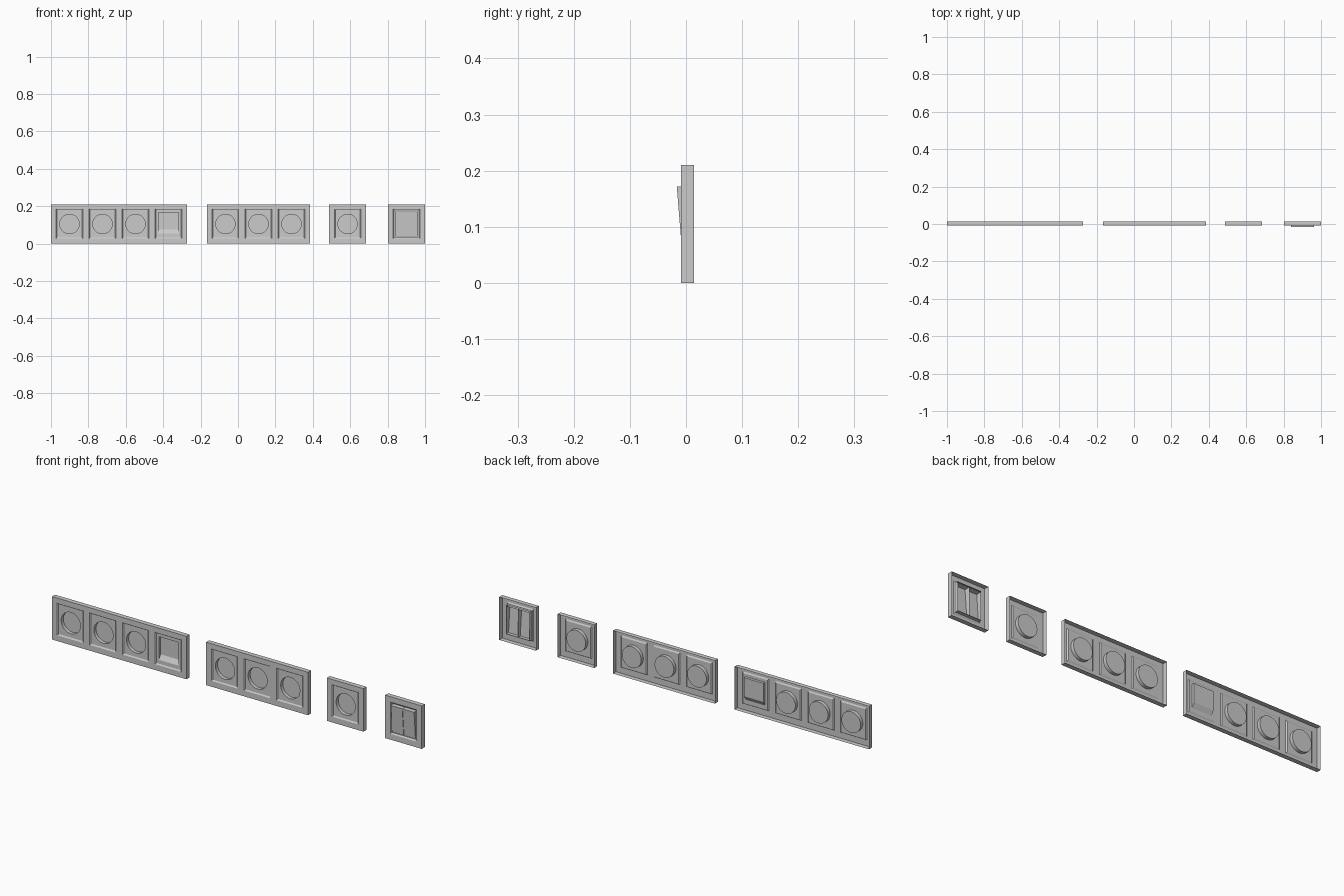
import bpy, bmesh, math

if "Cube" in bpy.data.objects:
    bpy.data.objects.remove(bpy.data.objects["Cube"])

H, W, PITCH = 0.21, 0.198, 0.1765      # plate height, single width, unit pitch
FRONT, FLOOR, BACK = -0.009, -0.005, 0.0145
N = 32
MID = H / 2


def ring(bm, y, x0, x1, z0, z1, round_=False):
    """Ring of N points on a rectangle (corners included) or an ellipse."""
    pts = []
    for i in range(N):
        a = 2 * math.pi * i / N
        c, s = math.cos(a), math.sin(a)
        if not round_:
            m = max(abs(c), abs(s))
            c, s = c / m, s / m
        pts.append(bm.verts.new(((x0 + x1) / 2 + c * (x1 - x0) / 2, y,
                                 (z0 + z1) / 2 + s * (z1 - z0) / 2)))
    return pts


def bridge(bm, rings):
    for a, b in zip(rings, rings[1:]):
        for i in range(N):
            j = (i + 1) % N
            bm.faces.new((a[i], a[j], b[j], b[i]))


def cell(bm, cx, x0, x1, kind):
    """One unit: frame, sloped inset, and its recess."""
    rings = [ring(bm, FRONT, x0, x1, 0, H),
             ring(bm, FRONT, cx - 0.071, cx + 0.071, 0.028, 0.186),
             ring(bm, FLOOR, cx - 0.066, cx + 0.066, 0.034, 0.180)]
    if kind == "round":
        box = (cx - 0.052, cx + 0.052, MID - 0.052, MID + 0.052)
        rings += [ring(bm, FLOOR, *box, True), ring(bm, 0.012, *box, True)]
    elif kind == "square":
        rings += [ring(bm, FLOOR, cx - 0.053, cx + 0.053, 0.053, 0.166),
                  ring(bm, 0.008, cx - 0.053, cx + 0.053, 0.075, 0.166)]
    else:
        box = (cx - 0.064, cx + 0.064, 0.036, 0.178)
        rings += [ring(bm, FLOOR, *box), ring(bm, 0.008, *box)]
    bridge(bm, rings)
    if kind != "rocker":
        bm.faces.new(rings[-1])


def finish(bm, name):
    bmesh.ops.recalc_face_normals(bm, faces=bm.faces)
    if sum(f.normal.y * f.calc_area() for f in bm.faces) > 0:
        bmesh.ops.reverse_faces(bm, faces=bm.faces)
    me = bpy.data.meshes.new(name)
    bm.to_mesh(me)
    bm.free()
    ob = bpy.data.objects.new(name, me)
    bpy.context.collection.objects.link(ob)
    bpy.ops.object.select_all(action='DESELECT')
    ob.select_set(True)
    bpy.context.view_layer.objects.active = ob
    bpy.ops.object.shade_smooth_by_angle(angle=math.radians(20))
    return ob


def plate(name, left, kinds):
    bm = bmesh.new()
    n = len(kinds)
    for i, kind in enumerate(kinds):
        cx = left + W / 2 + i * PITCH
        x0 = left if i == 0 else cx - PITCH / 2
        x1 = cx + (W / 2 if i == n - 1 else PITCH / 2)
        cell(bm, cx, x0, x1, kind)
    bmesh.ops.remove_doubles(bm, verts=bm.verts, dist=1e-5)
    # outer side walls, open at the back
    rim = [e for e in bm.edges if e.is_boundary
           and all(v.co.y < FRONT + 0.001 for v in e.verts)]
    new = bmesh.ops.extrude_edge_only(bm, edges=rim)["geom"]
    for v in new:
        if isinstance(v, bmesh.types.BMVert):
            v.co.y = BACK
    finish(bm, name)


def rocker(name, x0, x1):
    """Tilted button, hollow from behind."""
    bm = bmesh.new()
    prof = [(0.010, 0.173), (-0.0165, 0.172), (-0.0055, 0.038), (0.010, 0.038)]
    a = [bm.verts.new((x0, y, z)) for y, z in prof]
    b = [bm.verts.new((x1, y, z)) for y, z in prof]
    bm.faces.new(a)
    bm.faces.new(b[::-1])
    for i in range(3):
        bm.faces.new((a[i], b[i], b[i + 1], a[i + 1]))
    finish(bm, name)


# wall plates
plate("four_gang_plate", -1.0, ["round"] * 3 + ["square"])
plate("three_gang_plate", -0.166, ["round"] * 3)
plate("single_socket_plate", 0.487, ["round"])
plate("double_switch_plate", 0.802, ["rocker"])

# switch buttons
cx = 0.802 + W / 2
rocker("left_rocker", cx - 0.0625, cx - 0.001)
rocker("right_rocker", cx + 0.001, cx + 0.0625)
